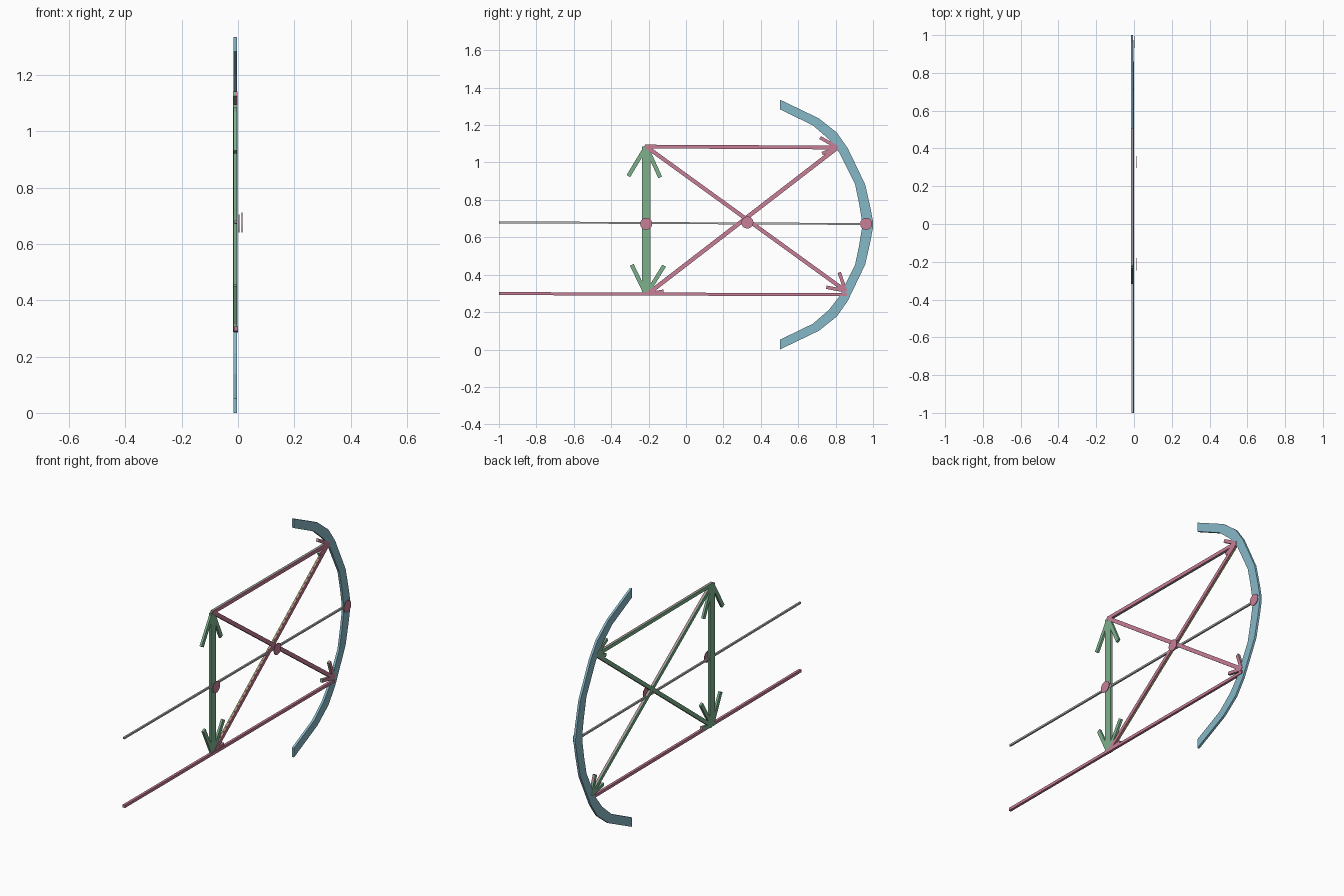
import bpy
import bmesh
from mathutils import Vector

cube = bpy.data.objects.get("Cube")
if cube:
    bpy.data.objects.remove(cube, do_unlink=True)


def material(name, rgb):
    m = bpy.data.materials.new(name)
    m.use_nodes = True
    m.diffuse_color = (*rgb, 1)
    m.node_tree.nodes["Principled BSDF"].inputs["Base Color"].default_value = (*rgb, 1)
    return m


PINK = material("rose pink", (0.58, 0.21, 0.31))
GREEN = material("leaf green", (0.21, 0.44, 0.27))
BLUE = material("mirror blue", (0.24, 0.48, 0.58))
GREY = material("axis grey", (0.45, 0.45, 0.45))
ORANGE = material("ochre", (0.55, 0.22, 0.04))


def add_prism(bm, outline, x0, x1):
    """Extrude a (y, z) outline from x0 to x1."""
    face = bm.faces.new([bm.verts.new((x0, y, z)) for y, z in outline])
    out = bmesh.ops.extrude_face_region(bm, geom=[face])
    verts = [g for g in out["geom"] if isinstance(g, bmesh.types.BMVert)]
    bmesh.ops.translate(bm, verts=verts, vec=(x1 - x0, 0, 0))


def finish(bm, name, mat):
    bmesh.ops.recalc_face_normals(bm, faces=bm.faces)
    mesh = bpy.data.meshes.new(name)
    bm.to_mesh(mesh)
    bm.free()
    mesh.materials.append(mat)
    obj = bpy.data.objects.new(name, mesh)
    bpy.context.collection.objects.link(obj)
    return obj


def bars(name, segments, mat, x0, x1):
    """Flat straight bars, each given as start, end, width."""
    bm = bmesh.new()
    for start, end, width in segments:
        a, b = Vector(start), Vector(end)
        d = (b - a).normalized()
        n = Vector((-d.y, d.x)) * width / 2
        add_prism(bm, [a + n, b + n, b - n, a - n], x0, x1)
    return finish(bm, name, mat)


# Curved mirror: half outlines reflected about the optical axis
AXIS = 0.675
outer = [(0.502, 1.343), (0.71, 1.243), (0.806, 1.167), (0.865, 1.083),
         (0.958, 0.889), (0.985, 0.77), (1.0, 0.69)]
inner = [(0.502, 1.291), (0.679, 1.205), (0.765, 1.13), (0.822, 1.056),
         (0.904, 0.89), (0.925, 0.79), (0.94, 0.70)]
full_outer = outer + [(y, 2 * AXIS - z) for y, z in reversed(outer)]
full_inner = inner + [(y, 2 * AXIS - z) for y, z in reversed(inner)]
bm = bmesh.new()
add_prism(bm, full_outer + full_inner[::-1], -0.0165, -0.004)
finish(bm, "curved_mirror", BLUE).location.z = -0.007

# Optical axis and base ray
bars("optical_axis", [((-1, 0.68), (0.975, 0.671), 0.01)], GREY, -0.013, -0.003)
bars("base_ray", [((-1, 0.299), (0.86, 0.293), 0.016)], PINK, -0.014, 0.0)

# Upright double-headed arrow
top, low = (-0.213, 1.085), (-0.213, 0.293)
bars("object_arrow", [
    (low, top, 0.044),
    (top, (-0.308, 0.927), 0.022), (top, (-0.138, 0.92), 0.022),
    (low, (-0.29, 0.453), 0.022), (low, (-0.117, 0.448), 0.022),
], GREEN, -0.0165, -0.004)

# Light rays: coloured layers stacked through the thickness
upper_hit, lower_hit = (0.81, 1.08), (0.854, 0.313)
rays = {
    "parallel_ray": [
        ((-0.218, 1.085), upper_hit, 0.02),
        (upper_hit, (0.717, 1.133), 0.018), (upper_hit, (0.728, 1.048), 0.018)],
    "falling_ray": [
        (top, lower_hit, 0.021),
        (lower_hit, (0.819, 0.412), 0.018), (lower_hit, (0.75, 0.333), 0.018)],
    "rising_ray": [
        ((-0.205, 0.297), upper_hit, 0.021),
        ((-0.2, 0.297), (-0.12, 0.312), 0.018)],
}
for name, segments in rays.items():
    bars(name + "_front", segments, PINK, -0.009, -0.002)
    bars(name + "_back", segments, GREEN, -0.017, -0.009)
bars("rising_ray_core", [((-0.205, 0.297), upper_hit, 0.0225)], ORANGE, -0.011, -0.008)

# Point markers
for name, x, y, z in (("centre_marker", 0.0145, -0.213, 0.672),
                      ("focus_marker", 0.0145, 0.328, 0.679),
                      ("vertex_marker", 0.0035, 0.963, 0.672)):
    bpy.ops.mesh.primitive_cylinder_add(vertices=32, radius=0.032, depth=0.003,
                                        location=(x, y, z), rotation=(0, 1.5708, 0))
    marker = bpy.context.object
    marker.name = name
    marker.data.materials.append(PINK)
    bpy.ops.object.shade_smooth_by_angle()
